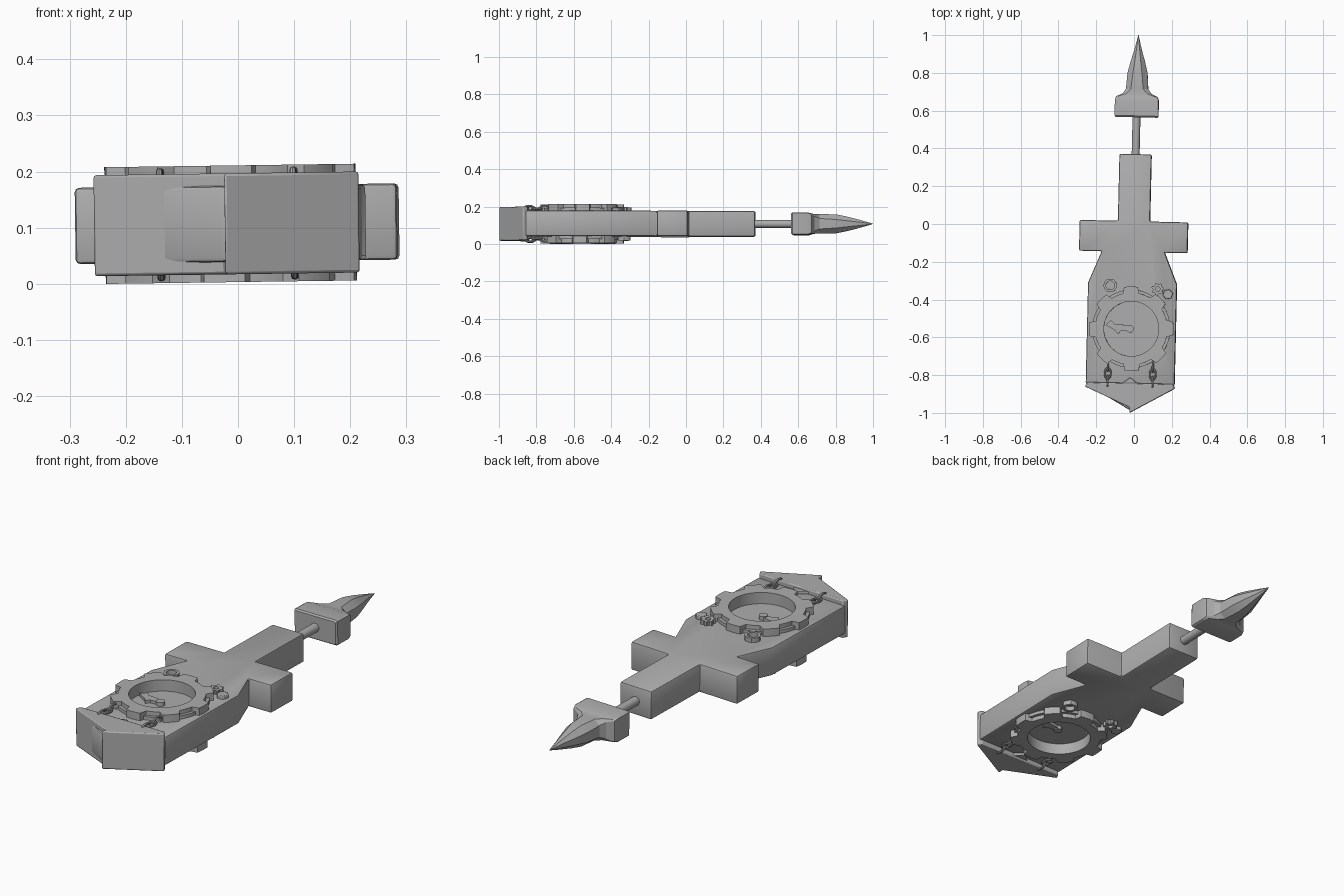
import bpy, bmesh, math
from math import radians, cos, sin, pi, tau
from mathutils import Matrix, Vector

cube = bpy.data.objects.get("Cube")
if cube:
    bpy.data.objects.remove(cube, do_unlink=True)

grey = bpy.data.materials.new("plain_grey")
grey.use_nodes = True
grey.diffuse_color = (0.42, 0.42, 0.42, 1)
grey.node_tree.nodes["Principled BSDF"].inputs["Base Color"].default_value = (0.42, 0.42, 0.42, 1)

parts = []


def activate(obj):
    bpy.ops.object.select_all(action='DESELECT')
    obj.select_set(True)
    bpy.context.view_layer.objects.active = obj


def add_object(name, bm, bevel=0.0):
    bmesh.ops.recalc_face_normals(bm, faces=bm.faces)
    mesh = bpy.data.meshes.new(name)
    bm.to_mesh(mesh)
    bm.free()
    obj = bpy.data.objects.new(name, mesh)
    bpy.context.collection.objects.link(obj)
    mesh.materials.append(grey)
    if bevel:
        mod = obj.modifiers.new("edges", 'BEVEL')
        mod.width, mod.segments, mod.limit_method = bevel, 2, 'ANGLE'
    parts.append(obj)
    return obj


def loft(name, rings, bevel=0.0):
    """Skin closed rings of equal point count, capping both ends."""
    bm = bmesh.new()
    loops = [[bm.verts.new(p) for p in ring] for ring in rings]
    n = len(loops[0])
    for a, b in zip(loops, loops[1:]):
        for i in range(n):
            j = (i + 1) % n
            bm.faces.new((a[i], a[j], b[j], b[i]))
    bm.faces.new(loops[0])
    bm.faces.new(loops[-1])
    return add_object(name, bm, bevel)


def prism(name, outline, z0, z1, bevel=0.0):
    return loft(name, [[(x, y, z) for x, y in outline] for z in (z0, z1)], bevel)


def polygon(cx, cy, radius, sides, turn=0.0):
    return [(cx + radius * cos(turn + tau * i / sides),
             cy + radius * sin(turn + tau * i / sides)) for i in range(sides)]


def annulus(name, cx, cy, outer, inner, z0, z1, steps):
    """Ring whose outer radius follows a function of the step index."""
    bm = bmesh.new()
    rows = []
    for i in range(steps):
        a = tau * i / steps
        rows.append([bm.verts.new((cx + r * cos(a), cy + r * sin(a), z))
                     for r, z in ((outer(i), z0), (outer(i), z1), (inner, z1), (inner, z0))])
    for i in range(steps):
        p, q = rows[i], rows[(i + 1) % steps]
        for k in range(4):
            m = (k + 1) % 4
            bm.faces.new((p[k], q[k], q[m], p[m]))
    return add_object(name, bm)


def mirrored(half):
    return half + [(-x, y) for x, y in reversed(half) if x > 0]


DIAL_Y = -0.555
FLOOR = 0.05
FLIP = Matrix.Rotation(pi, 4, 'Y')

# Main body: tapered head, crossbar and grip in one outline
body = prism("body", mirrored([
    (0, -0.985), (0.235, -0.85), (0.235, -0.315), (0.167, -0.148), (0.287, -0.148),
    (0.287, 0.015), (0.085, 0.015), (0.085, 0.37)]), -0.068, 0.068, 0.008)

# Round dial recess on both faces
for side in (1, -1):
    z0, z1 = sorted((side * FLOOR, side * 0.2))
    cutter = prism("recess_cutter", polygon(0, DIAL_Y, 0.148, 64), z0, z1)
    cutter.hide_render = True
    parts.remove(cutter)
    mod = body.modifiers.new("recess", 'BOOLEAN')
    mod.operation, mod.object, mod.solver = 'DIFFERENCE', cutter, 'EXACT'
    activate(body)
    for m in list(body.modifiers):
        bpy.ops.object.modifier_apply(modifier=m.name)
    bpy.data.objects.remove(cutter, do_unlink=True)

# Pointed end plate standing proud of the head
prism("end_plate", mirrored([(0, -1.0), (0.238, -0.866), (0.226, -0.842)]) + [(0, -0.97)],
      -0.09, 0.09, 0.005)

# Rod and spear tip
loft("rod", [[(x, y, z) for x, z in polygon(0, 0, 0.021, 20)] for y in (0.34, 0.6)])
sections = [(0.565, 0.110, 0.054, 0.93), (0.573, 0.116, 0.060, 0.93), (0.655, 0.116, 0.060, 0.93),
            (0.674, 0.110, 0.054, 0.90), (0.690, 0.076, 0.052, 0.75), (0.715, 0.059, 0.051, 0.55),
            (0.800, 0.053, 0.051, 0.45), (0.860, 0.038, 0.039, 0.42), (0.930, 0.018, 0.021, 0.42),
            (1.000, 0.001, 0.001, 0.42)]
rings = []
for y, w, h, k in sections:
    quarter = [(w, h * k), (w * k, h)]
    upper = quarter + [(-x, z) for x, z in reversed(quarter)]
    rings.append([(x, y, z) for x, z in upper + [(-x, -z) for x, z in upper]])
loft("spear_tip", rings)


def link(name, x, y, upright):
    """Oval chain link, lying flat or standing on edge."""
    bpy.ops.mesh.primitive_torus_add(major_radius=0.02, minor_radius=0.006,
                                     major_segments=16, minor_segments=8)
    obj = bpy.context.object
    obj.name = name
    obj.data.materials.append(grey)
    turn = Matrix.Rotation(pi / 2 if upright else 0, 4, 'Y')
    obj.data.transform(Matrix.Translation((x, y, 0.08)) @ turn @ Matrix.Diagonal((0.8, 1.3, 1, 1)))
    parts.append(obj)


# Decorations, built for the upper face and turned over for the lower one
for face in ("upper", "lower"):
    first = len(parts)

    # Toothed dial frame with a lower collar
    annulus(face + "_dial_gear", 0, DIAL_Y, lambda i: 0.224 if (i + 2) % 12 < 6 else 0.192,
            0.145, FLOOR - 0.005, 0.104, 96)
    annulus(face + "_dial_collar", 0, DIAL_Y, lambda i: 0.207, 0.16, 0.06, 0.084, 64)

    # Dial hand with round hub and arrow head
    hand = [(0, -0.008), (-0.055, -0.012), (-0.07, -0.03), (-0.085, -0.012), (-0.135, 0.018),
            (-0.11, 0.044), (-0.09, 0.024), (-0.055, 0.022), (0, 0.012)]
    prism(face + "_hand", [(x, y + DIAL_Y) for x, y in hand], FLOOR - 0.004, FLOOR + 0.014)
    prism(face + "_hand_hub", polygon(-0.008, DIAL_Y, 0.02, 20), FLOOR - 0.004, FLOOR + 0.018)

    # Pentagon stud
    prism(face + "_pentagon", polygon(0, -0.862, 0.049, 5, pi / 2), 0.06, 0.08, 0.003)

    # Hollow nut, small cog and hexagonal stud
    annulus(face + "_nut", -0.117, -0.328, lambda i: 0.035 if i % 4 else 0.037, 0.023, 0.06, 0.09, 24)
    annulus(face + "_cog", 0.135, -0.342, lambda i: 0.034 if i % 4 < 2 else 0.026, 0.012, 0.06, 0.088, 28)
    prism(face + "_stud", polygon(0.189, -0.368, 0.028, 6, 0.2), 0.06, 0.084, 0.003)

    # Two short chains
    for x in (-0.119, 0.119):
        for n in range(4):
            link(face + "_chain_link", x, -0.752 - 0.042 * n, n % 2 == 0)

    if face == "lower":
        for obj in parts[first:]:
            obj.data.transform(FLIP)

# Smooth shading with crisp edges, then the slight lean of the whole piece
tilt = (Matrix.Translation((0, 0, 0.107)) @ Matrix.Rotation(radians(-0.8), 4, 'Y')
        @ Matrix.Rotation(radians(-1.35), 4, 'Z'))
for obj in parts:
    activate(obj)
    bpy.ops.object.shade_smooth_by_angle(angle=radians(25))
    obj.matrix_world = tilt
